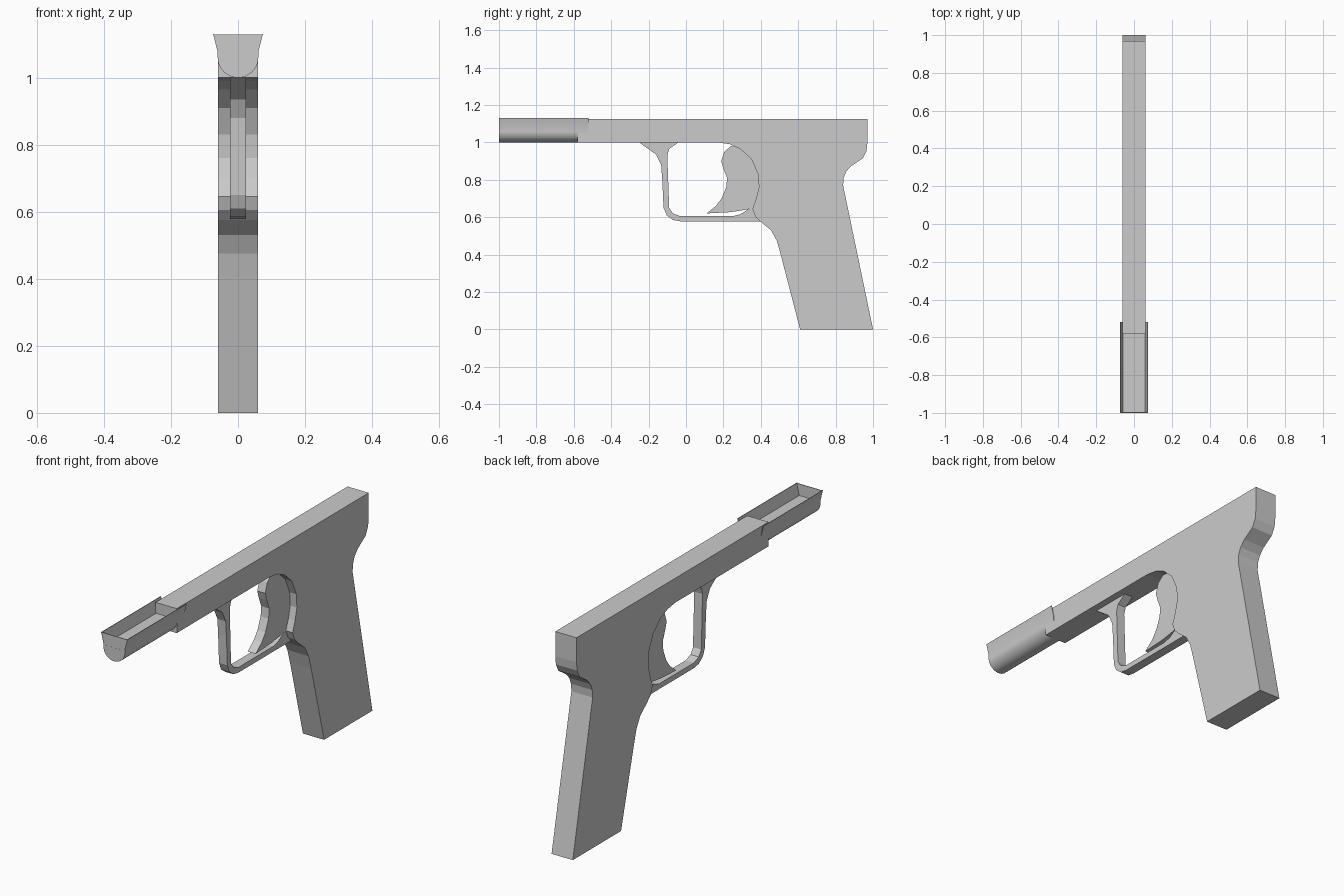
import bpy, bmesh, math


def prism(name, profile, to_3d, start, end):
    """Extrude a closed 2D outline between two positions on one axis."""
    bm = bmesh.new()
    a = [bm.verts.new(to_3d(p, start)) for p in profile]
    b = [bm.verts.new(to_3d(p, end)) for p in profile]
    bm.faces.new(a)
    bm.faces.new(b[::-1])
    n = len(profile)
    for i in range(n):
        j = (i + 1) % n
        bm.faces.new((a[i], b[i], b[j], a[j]))
    bmesh.ops.recalc_face_normals(bm, faces=bm.faces)
    mesh = bpy.data.meshes.new(name)
    bm.to_mesh(mesh)
    bm.free()
    obj = bpy.data.objects.new(name, mesh)
    bpy.context.collection.objects.link(obj)
    return obj


def side_part(name, profile, half_width):
    return prism(name, profile, lambda p, x: (x, p[0], p[1]), -half_width, half_width)


def front_part(name, profile, y0, y1):
    return prism(name, profile, lambda p, y: (p[0], y, p[1]), y0, y1)


# Body and grip in one side outline
side_part("body_and_grip", [
    (-0.58, 1.125), (0.97, 1.125), (0.97, 1.0), (0.965, 0.955), (0.945, 0.915),
    (0.885, 0.875), (0.857, 0.845), (0.843, 0.81), (0.84, 0.77),
    (1.0, 0), (0.61, 0), (0.505, 0.405), (0.485, 0.475), (0.455, 0.53),
    (0.40, 0.575), (0.37, 0.605), (0.355, 0.645), (0.375, 0.70),
    (0.39, 0.76), (0.385, 0.83), (0.35, 0.91), (0.29, 0.965),
    (0.235, 0.99), (0.17, 1.0), (-0.58, 1.0)], 0.06)

# Trigger guard
side_part("trigger_guard", [
    (-0.25, 1.0), (-0.16, 0.935), (-0.133, 0.88), (-0.127, 0.80),
    (-0.12, 0.65), (-0.103, 0.61), (-0.07, 0.585), (-0.03, 0.578),
    (0.41, 0.578), (0.39, 0.66), (0.33, 0.64), (0.29, 0.615),
    (0.25, 0.605), (-0.03, 0.605), (-0.07, 0.62), (-0.09, 0.65),
    (-0.10, 0.93), (-0.09, 0.965), (-0.04, 1.0)], 0.0235)

# Trigger
side_part("trigger", [
    (0.24, 0.98), (0.205, 0.95), (0.188, 0.90), (0.20, 0.86),
    (0.22, 0.81), (0.215, 0.76), (0.19, 0.70), (0.16, 0.66),
    (0.11, 0.62), (0.24, 0.627), (0.32, 0.64), (0.37, 0.65),
    (0.40, 0.76), (0.39, 0.85), (0.31, 0.97)], 0.0225)

# Barrel trough: flared thin walls over a rounded underside
arc = [(0.0605 * math.cos(math.pi * i / 20), 1.06 - 0.06 * math.sin(math.pi * i / 20))
       for i in range(21)]
trough = front_part("barrel_trough",
    [(0.074, 1.13), (0.0605, 1.075)] + arc + [(-0.0605, 1.075), (-0.074, 1.13),
     (-0.071, 1.13), (-0.057, 1.07), (0.057, 1.07), (0.071, 1.13)], -1.0, -0.52)
bpy.context.view_layer.objects.active = trough
trough.select_set(True)
bpy.ops.object.shade_smooth_by_angle(angle=math.radians(20))

# Front plate closing the trough
front_part("muzzle_plate",
    [(0.073, 1.129), (0.059, 1.068), (-0.059, 1.068), (-0.073, 1.129)], -0.9995, -0.996)
